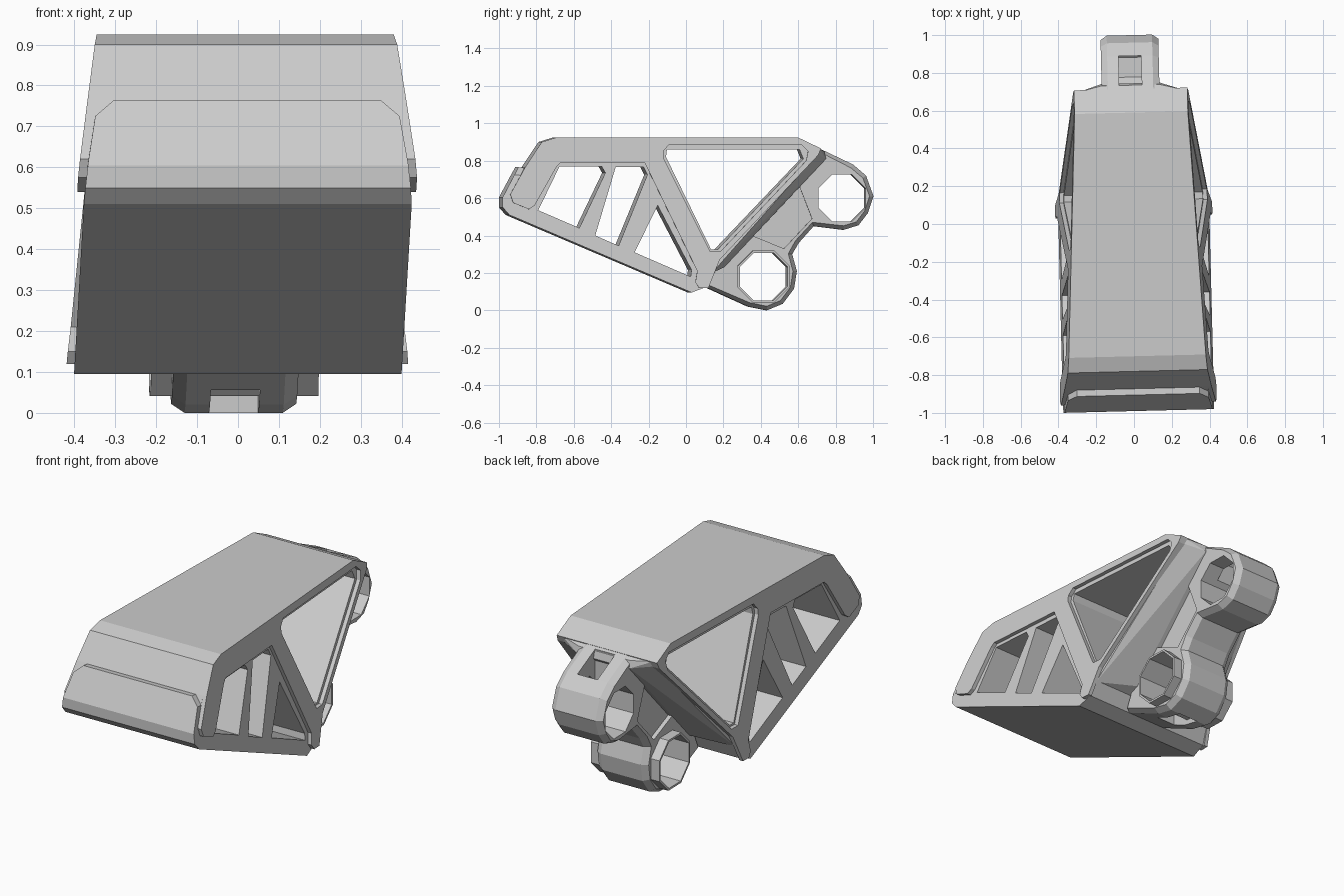
import bpy, bmesh, math
from mathutils import Vector

if "Cube" in bpy.data.objects:
    bpy.data.objects.remove(bpy.data.objects["Cube"])

YAW = 0.025  # the whole part sits slightly turned about z


def half_width(y, z):
    return 0.434 - 0.049 * y - 0.114 * z  # sloping side plane


def finish(name, bm):
    bmesh.ops.recalc_face_normals(bm, faces=bm.faces)
    mesh = bpy.data.meshes.new(name)
    bm.to_mesh(mesh)
    bm.free()
    ob = bpy.data.objects.new(name, mesh)
    bpy.context.collection.objects.link(ob)
    ob.rotation_euler.z = YAW
    return ob


def add_prism(bm, pts, left, right):
    """Extrude a (y, z) profile in x between two x functions."""
    a = [bm.verts.new((left(y, z), y, z)) for y, z in pts]
    b = [bm.verts.new((right(y, z), y, z)) for y, z in pts]
    caps = [bm.faces.new(a), bm.faces.new(b[::-1])]
    for i in range(len(pts)):
        j = (i + 1) % len(pts)
        bm.faces.new((a[i], b[i], b[j], a[j]))
    return caps


def prism(name, profiles, spans):
    bm = bmesh.new()
    for pts in profiles:
        for left, right in spans:
            add_prism(bm, pts, left, right)
    return finish(name, bm)


def const(lo, hi):
    return (lambda y, z: lo, lambda y, z: hi)


def cut(ob, cutter):
    mod = ob.modifiers.new("cut", 'BOOLEAN')
    mod.operation = 'DIFFERENCE'
    mod.solver = 'EXACT'
    mod.object = cutter
    bpy.context.view_layer.update()
    dg = bpy.context.evaluated_depsgraph_get()
    mesh = bpy.data.meshes.new_from_object(ob.evaluated_get(dg))
    ob.modifiers.clear()
    ob.data = mesh
    bpy.data.objects.remove(cutter)


def ngon(cy, cz, r, n=8):
    return [(cy + r * math.cos((i + 0.5) * 2 * math.pi / n),
             cz + r * math.sin((i + 0.5) * 2 * math.pi / n)) for i in range(n)]


def rect(y0, y1, z0, z1):
    return [(y0, z0), (y1, z0), (y1, z1), (y0, z1)]


INSET = 0.022
wide = const(-1, 1)

# body core with through openings
core = prism("body_core", [[
    (0.02, 0.095), (0.10, 0.125), (0.17, 0.27), (0.70, 0.83), (0.715, 0.865),
    (0.59, 0.925), (-0.70, 0.925), (-0.78, 0.90), (-0.87, 0.765), (-0.955, 0.615),
    (-0.99, 0.605), (-0.99, 0.55), (-0.955, 0.51)]],
    [(lambda y, z: INSET - half_width(y, z), lambda y, z: half_width(y, z) - INSET)])
cut(core, prism("openings_cutter", [
    [(-0.685, 0.77), (-0.46, 0.77), (-0.44, 0.735), (-0.58, 0.44), (-0.80, 0.535)],
    [(-0.385, 0.765), (-0.235, 0.765), (-0.215, 0.725), (-0.37, 0.345), (-0.495, 0.40)],
    [(-0.16, 0.56), (0.02, 0.215), (0.015, 0.18), (-0.285, 0.31)],
    [(-0.11, 0.86), (0.60, 0.86), (0.62, 0.81), (0.16, 0.325), (0.125, 0.325),
     (-0.115, 0.82)]], [wide]))

# raised frame on both sides
frame = prism("side_frames", [[
    (0.06, 0.12), (0.11, 0.12), (0.17, 0.27), (0.70, 0.83), (0.715, 0.865),
    (0.59, 0.925), (-0.70, 0.925), (-0.78, 0.90), (-0.87, 0.765), (-0.95, 0.62),
    (-0.935, 0.575), (-0.85, 0.54), (-0.82, 0.56), (-0.70, 0.77), (-0.68, 0.79),
    (-0.23, 0.79), (0.05, 0.21), (0.04, 0.15)]],
    [(lambda y, z: half_width(y, z) - INSET, half_width),
     (lambda y, z: -half_width(y, z), lambda y, z: INSET - half_width(y, z))])
cut(frame, prism("frame_cutter", [[
    (-0.10, 0.885), (0.61, 0.885), (0.645, 0.85), (0.635, 0.80), (0.175, 0.315),
    (0.12, 0.315), (-0.13, 0.815), (-0.13, 0.85)]], [wide]))

# raised front panel with clipped top corners
bm = bmesh.new()
half = [(0.392, 0.605), (0.372, 0.725), (0.325, 0.765)]
outline = half + [(-x, z) for x, z in reversed(half)]
face = bm.faces.new([bm.verts.new((x, -0.99 + (z - 0.605) * 0.53, z)) for x, z in outline])
ext = bmesh.ops.extrude_face_region(bm, geom=[face], use_keep_orig=True)
bmesh.ops.translate(bm, vec=(0, 0.045, -0.005),
                    verts=[v for v in ext["geom"] if isinstance(v, bmesh.types.BMVert)])
finish("front_panel", bm)

# tapered fairing between the body's back face and the bracket
bm = bmesh.new()
for s in (-1, 1):
    for y, z in ((0.13, 0.20), (0.165, 0.275), (0.695, 0.835), (0.705, 0.865)):
        bm.verts.new((s * (half_width(y, z) - 0.025), y, z))
    for y, z in ((0.20, 0.23), (0.745, 0.81), (0.735, 0.85)):
        bm.verts.new((s * 0.155, y, z))
bmesh.ops.convex_hull(bm, input=bm.verts)
finish("back_fairing", bm)

# rear bracket: one chamfered profile carrying two lugs
UPPER, LOWER = (0.83, 0.60), (0.41, 0.18)
bm = bmesh.new()
caps = add_prism(bm, [
    (0.705, 0.868), (0.89, 0.78), (0.96, 0.72), (1.0, 0.61), (0.97, 0.52), (0.92, 0.455),
    (0.84, 0.43), (0.68, 0.45), (0.60, 0.36), (0.565, 0.30), (0.59, 0.21), (0.575, 0.115),
    (0.515, 0.035), (0.43, 0.0), (0.33, 0.02), (0.10, 0.125), (0.155, 0.27), (0.68, 0.825)],
    *const(-0.12, 0.12))
bmesh.ops.recalc_face_normals(bm, faces=bm.faces)
for cap in caps:
    bmesh.ops.inset_region(bm, faces=[cap], thickness=0.022, depth=0.033)
bracket = finish("rear_bracket", bm)
cut(bracket, prism("lug_hole_cutter", [ngon(*UPPER, 0.136), ngon(*LOWER, 0.147)], [wide]))
cut(bracket, prism("slot_cutter", [rect(0.73, 0.89, 0.62, 1.0), rect(0.25, 0.43, -0.1, 0.16)],
                   [const(-0.06, 0.06)]))
cut(bracket, prism("pocket_cutter",
                   [[(0.60, 0.67), (0.67, 0.49), (0.52, 0.33), (0.35, 0.40)]],
                   [const(0.13, 0.3), const(-0.3, -0.13)]))

# thin bushing sticking out of the lower lug
bushing = prism("lower_bushing", [ngon(*LOWER, 0.15)], [const(-0.205, 0.205)])
cut(bushing, prism("bushing_cutter", [ngon(*LOWER, 0.138)], [wide]))
